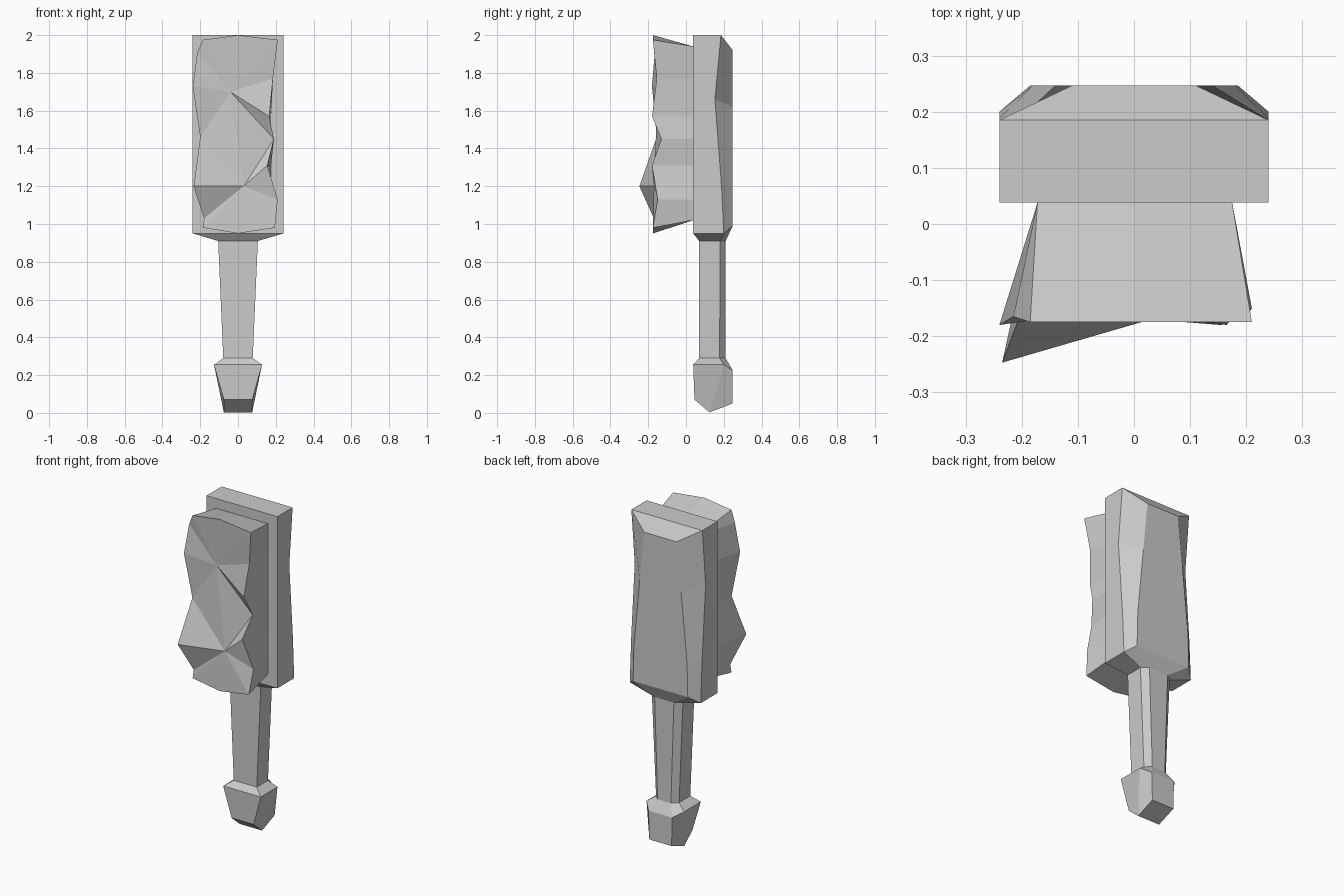
import bpy

if "Cube" in bpy.data.objects:
    bpy.data.objects.remove(bpy.data.objects["Cube"])


def make_object(name, verts, faces):
    mesh = bpy.data.meshes.new(name)
    mesh.from_pydata(verts, [], faces)
    mesh.validate()
    obj = bpy.data.objects.new(name, mesh)
    bpy.context.collection.objects.link(obj)
    bpy.context.view_layer.objects.active = obj
    obj.select_set(True)
    bpy.ops.object.mode_set(mode='EDIT')
    bpy.ops.mesh.select_all(action='SELECT')
    bpy.ops.mesh.normals_make_consistent(inside=False)
    bpy.ops.object.mode_set(mode='OBJECT')
    obj.select_set(False)
    return obj


def section(half_width, y_front, z_front, y_side, z_side, half_back, y_back, z_back):
    """Six-sided ring: straight front and sides, chamfered back corners."""
    w, b = half_width, half_back
    return [(-w, y_front, z_front), (w, y_front, z_front), (w, y_side, z_side),
            (b, y_back, z_back), (-b, y_back, z_back), (-w, y_side, z_side)]


def loft(name, sections):
    verts = [v for s in sections for v in section(*s)]
    faces = []
    for r in range(len(sections) - 1):
        for i in range(6):
            j = (i + 1) % 6
            faces.append((r * 6 + i, r * 6 + j, r * 6 + 6 + j, r * 6 + 6 + i))
    for base in (0, (len(sections) - 1) * 6):
        faces += [tuple(base + k for k in q) for q in ((0, 1, 2, 5), (2, 3, 4, 5))]
    return make_object(name, verts, faces)


# Brush head with worn, chamfered back
neck = (0.105, 0.07, 0.91, 0.18, 0.91, 0.065, 0.21, 0.91)
loft("brush_head", [
    (0.24, 0.038, 2.0, 0.185, 2.0, 0.11, 0.247, 1.92),
    (0.24, 0.038, 1.66, 0.153, 1.66, 0.14, 0.247, 1.62),
    (0.24, 0.038, 1.2, 0.188, 1.2, 0.18, 0.247, 1.2),
    (0.24, 0.038, 0.95, 0.2, 0.95, 0.185, 0.247, 0.99),
    neck])

# Tapered handle
handle_end = (0.078, 0.07, 0.29, 0.178, 0.29, 0.045, 0.21, 0.29)
loft("handle", [neck, handle_end])

# Flared end knob with a ridge underneath
loft("end_knob", [
    handle_end,
    (0.127, 0.038, 0.255, 0.2, 0.255, 0.08, 0.247, 0.225),
    (0.075, 0.045, 0.07, 0.125, 0.003, 0.075, 0.247, 0.05)])

# Bristle block: irregular front outline as (x, y, z), flaring from a flat back
outline = [
    (0, -0.175, 2.0), (0.21, -0.175, 1.975), (0.185, -0.155, 1.77),
    (0.165, -0.18, 1.57), (0.19, -0.13, 1.45), (0.155, -0.18, 1.31),
    (0.21, -0.15, 1.13), (0.195, -0.175, 0.98), (0, -0.175, 0.95),
    (-0.185, -0.175, 0.98), (-0.18, -0.17, 1.03), (-0.235, -0.247, 1.2),
    (-0.2, -0.155, 1.46), (-0.24, -0.18, 1.73), (-0.215, -0.165, 1.91),
    (-0.185, -0.175, 1.975)]
n = len(outline)
back = [((x > 0) * 0.175 - (x < 0) * 0.172, 0.038, min(1.94, max(1.02, z)))
        for x, y, z in outline]
upper, lower = 2 * n, 2 * n + 1
verts = outline + back + [(-0.04, -0.15, 1.7), (0.03, -0.17, 1.2)]
faces = [(i, (i + 1) % n, n + (i + 1) % n, n + i) for i in range(n)]
faces.append(tuple(range(n, 2 * n)))
# Two fans of facets cover the front, joined across the middle
for i in range(n):
    faces.append((lower if 4 <= i < 12 else upper, i, (i + 1) % n))
faces += [(upper, 4, lower), (upper, lower, 12)]
make_object("bristle_block", verts, faces)
